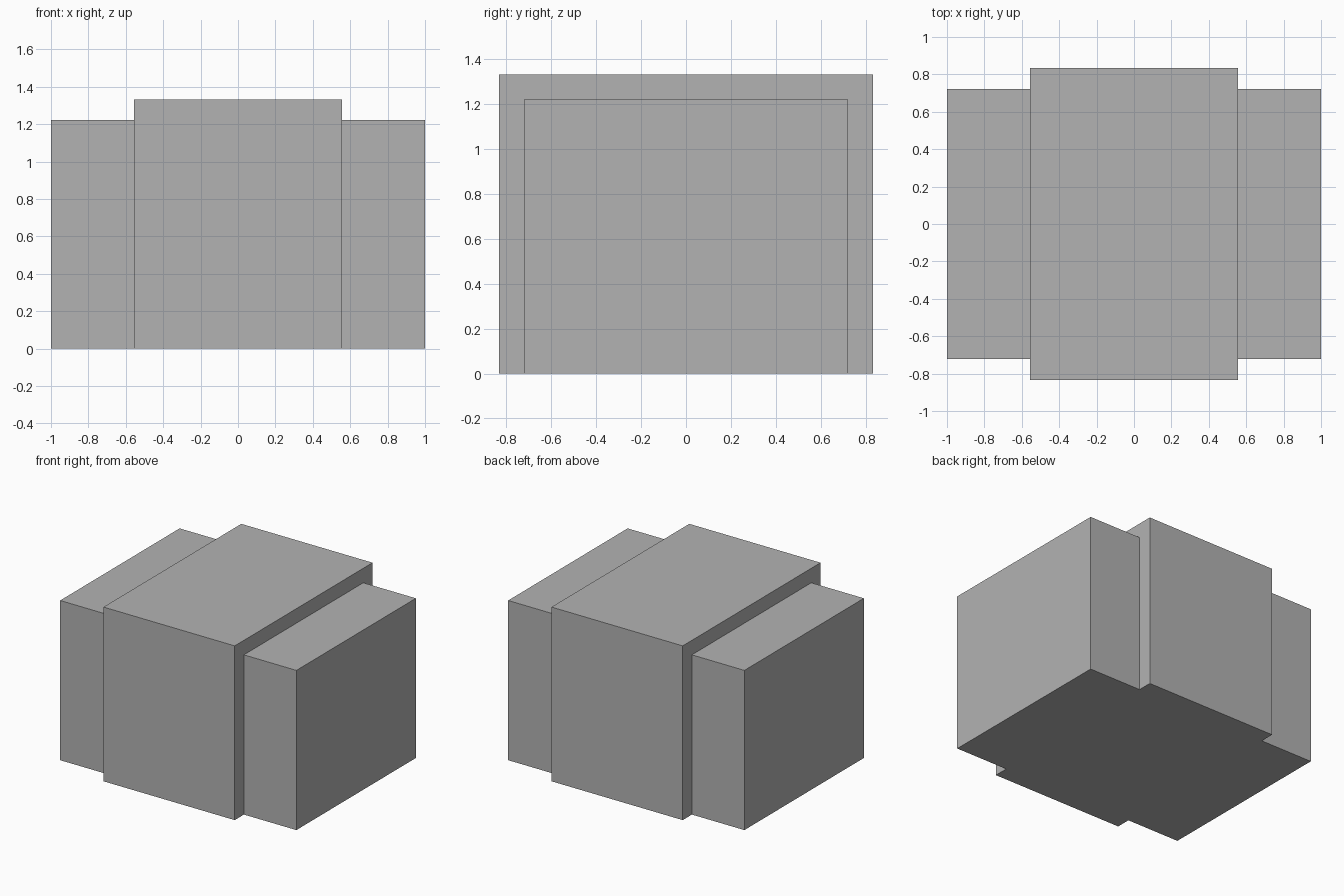
import bpy

# Remove the default object
if "Cube" in bpy.data.objects:
    bpy.data.objects.remove(bpy.data.objects["Cube"], do_unlink=True)

# Single plain grey
GREY = (0.45, 0.45, 0.45, 1.0)
grey = bpy.data.materials.new("plain_grey")
grey.use_nodes = True
grey.diffuse_color = GREY
grey.node_tree.nodes["Principled BSDF"].inputs["Base Color"].default_value = GREY

UNIT = 1 / 9  # the parts fall on a regular module


def block(name, x_min, x_max, depth, height):
    """Box standing on the ground, centred front to back."""
    size = ((x_max - x_min) * UNIT, depth * UNIT, height * UNIT)
    centre = ((x_min + x_max) / 2 * UNIT, 0, size[2] / 2)
    bpy.ops.mesh.primitive_cube_add(size=1, location=centre)
    obj = bpy.context.object
    obj.name = name
    obj.scale = size
    bpy.ops.object.transform_apply(location=True, rotation=False, scale=True)
    obj.data.materials.append(grey)
    return obj


# Tall middle block with a lower, shallower block on each side
block("centre_block", -5, 5, 15, 12)
block("left_side_block", 5, 9, 13, 11)
block("right_side_block", -9, -5, 13, 11)
